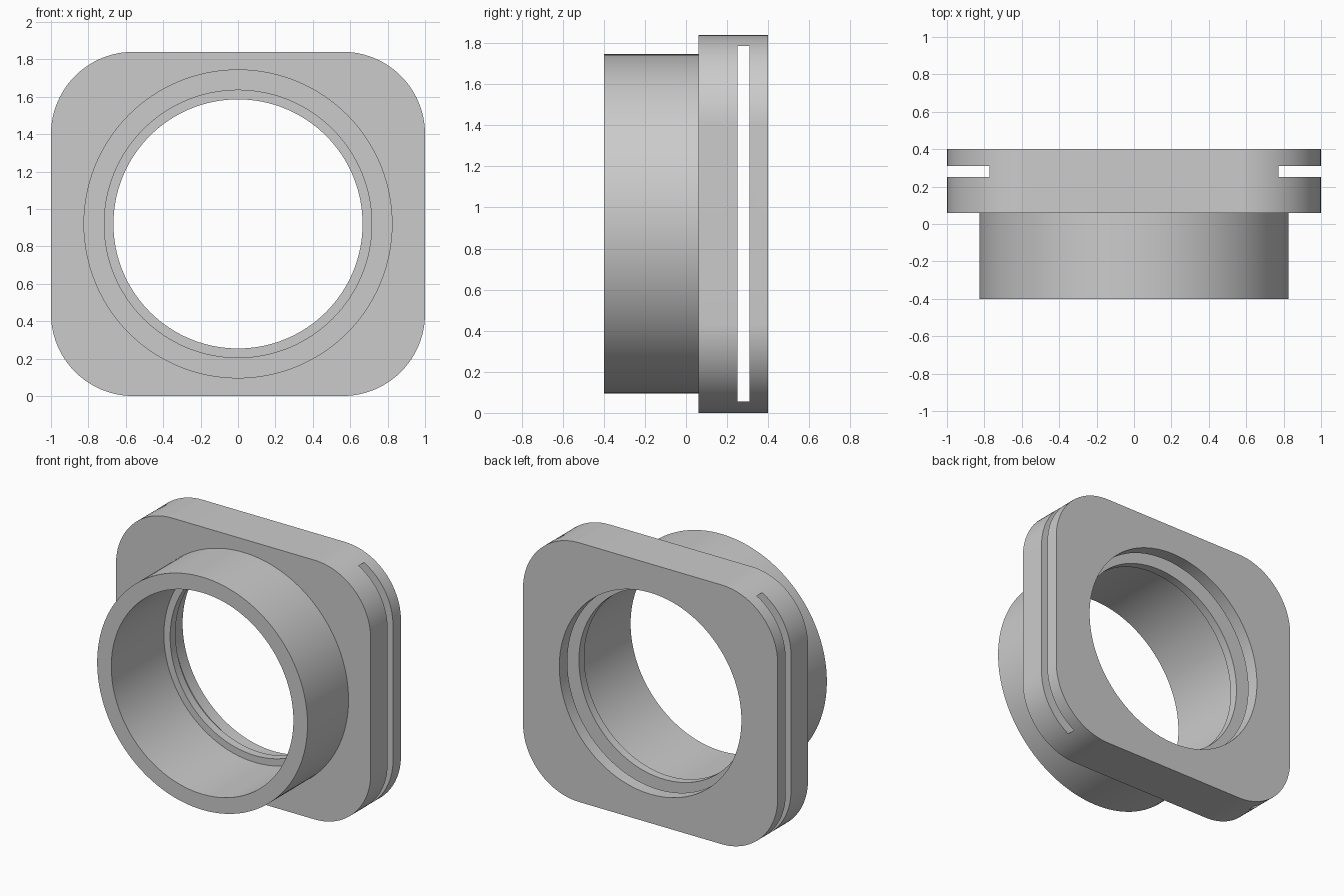
import bpy
import bmesh
import math
from mathutils import Matrix, Vector

cube = bpy.data.objects.get("Cube")
if cube:
    bpy.data.objects.remove(cube, do_unlink=True)

CENTER_Z = 0.92
SEGMENTS = 128

grey = bpy.data.materials.new("matte_grey")
GREY = (0.6, 0.6, 0.6, 1.0)
grey.diffuse_color = GREY
grey.use_nodes = True
grey.node_tree.nodes["Principled BSDF"].inputs["Base Color"].default_value = GREY


def make_object(name, bm):
    bmesh.ops.recalc_face_normals(bm, faces=bm.faces)
    mesh = bpy.data.meshes.new(name)
    bm.to_mesh(mesh)
    bm.free()
    mesh.materials.append(grey)
    obj = bpy.data.objects.new(name, mesh)
    bpy.context.collection.objects.link(obj)
    return obj


def cylinder(name, radius, y0, y1):
    """Cylinder along y, centred on the optical axis."""
    bm = bmesh.new()
    place = Matrix.Translation((0, (y0 + y1) / 2, CENTER_Z)) @ Matrix.Rotation(math.pi / 2, 4, 'X')
    bmesh.ops.create_cone(bm, cap_ends=True, segments=SEGMENTS, radius1=radius,
                          radius2=radius, depth=y1 - y0, matrix=place)
    return make_object(name, bm)


def box(name, size, center):
    bm = bmesh.new()
    bmesh.ops.create_cube(bm, size=1, matrix=Matrix.Translation(center) @ Matrix.Diagonal((*size, 1)))
    return make_object(name, bm)


def rounded_plate(name, half_x, half_z, radius, y0, y1, steps=24):
    bm = bmesh.new()
    verts = []
    for corner, (sx, sz) in enumerate([(1, 1), (-1, 1), (-1, -1), (1, -1)]):
        for i in range(steps + 1):
            a = (corner + i / steps) * math.pi / 2
            verts.append(bm.verts.new((sx * (half_x - radius) + radius * math.cos(a), y0,
                                       CENTER_Z + sz * (half_z - radius) + radius * math.sin(a))))
    face = bm.faces.new(verts)
    extruded = bmesh.ops.extrude_face_region(bm, geom=[face])["geom"]
    moved = [v for v in extruded if isinstance(v, bmesh.types.BMVert)]
    bmesh.ops.translate(bm, verts=moved, vec=Vector((0, y1 - y0, 0)))
    return make_object(name, bm)


def combine(body, tool, operation):
    """Apply a boolean and discard the tool object."""
    tool.hide_render = True
    mod = body.modifiers.new(tool.name, 'BOOLEAN')
    mod.object, mod.operation, mod.solver = tool, operation, 'EXACT'
    bpy.context.view_layer.update()
    evaluated = body.evaluated_get(bpy.context.evaluated_depsgraph_get())
    mesh = bpy.data.meshes.new_from_object(evaluated)
    body.modifiers.clear()
    body.data = mesh
    bpy.data.objects.remove(tool, do_unlink=True)


# Rounded square flange with a round sleeve in front
body = rounded_plate("flanged_sleeve", 1.0, 0.92, 0.44, 0.06, 0.40)
combine(body, cylinder("sleeve", 0.826, -0.40, 0.15), 'UNION')

# Wide bores from both ends, leaving a narrow lip ahead of the slot
combine(body, cylinder("front_bore", 0.715, -0.6, 0.19), 'DIFFERENCE')
combine(body, cylinder("lip_bore", 0.666, 0.10, 0.30), 'DIFFERENCE')
combine(body, cylinder("back_bore", 0.715, 0.28, 0.6), 'DIFFERENCE')

# Insert slot running right through the flange from side to side
combine(body, box("insert_slot", (2.4, 0.06, 1.73), (0, 0.28, CENTER_Z)), 'DIFFERENCE')

# Smooth curved walls, sharp rims
bpy.ops.object.select_all(action='DESELECT')
body.select_set(True)
bpy.context.view_layer.objects.active = body
bpy.ops.object.shade_smooth_by_angle(angle=math.radians(30))
